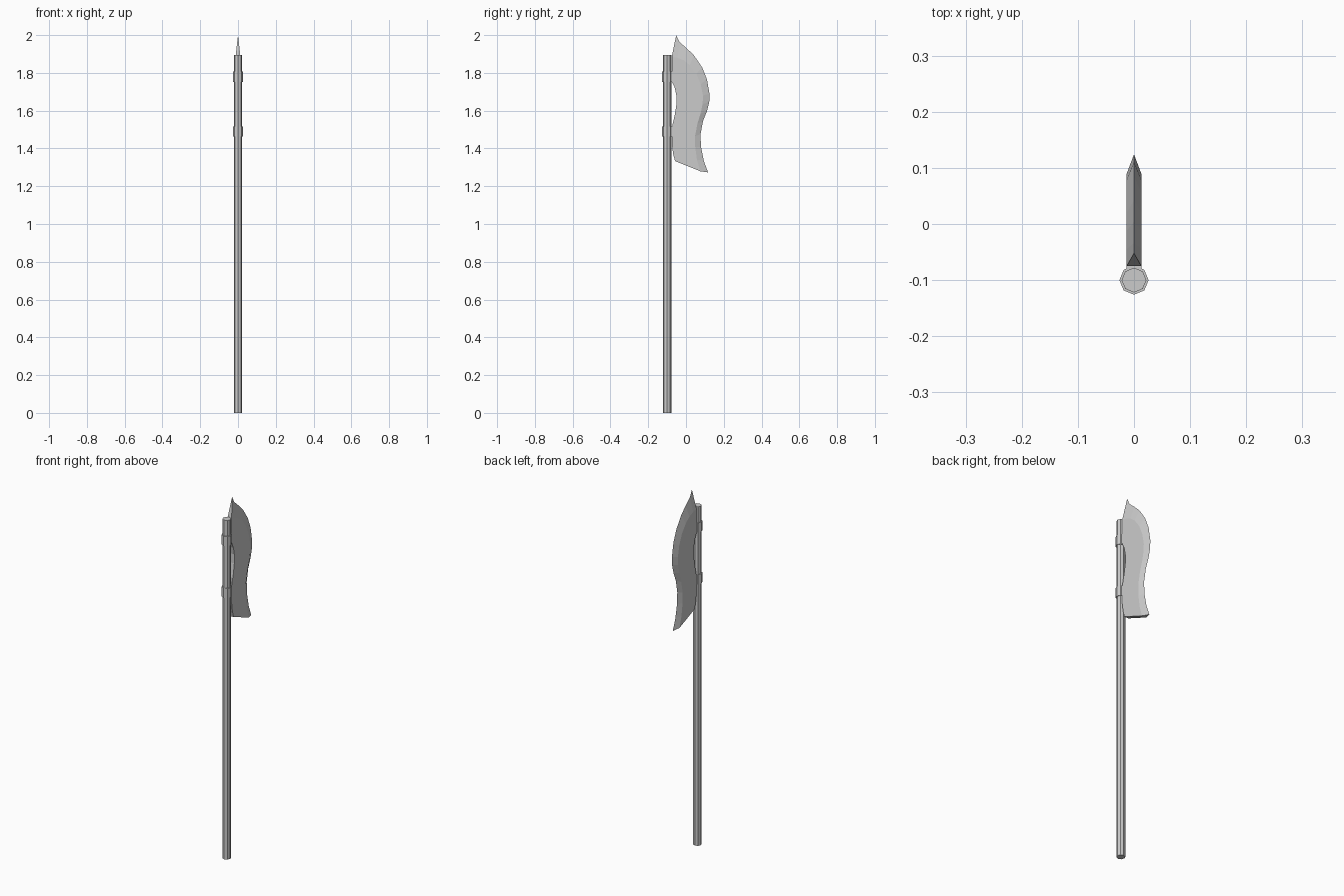
import bpy, bmesh, math

if "Cube" in bpy.data.objects:
    bpy.data.objects.remove(bpy.data.objects["Cube"])

POLE_Y = -0.1
HALF = 0.013  # half thickness of the blade


def finish(name, bm):
    bmesh.ops.recalc_face_normals(bm, faces=bm.faces)
    mesh = bpy.data.meshes.new(name)
    bm.to_mesh(mesh)
    bm.free()
    obj = bpy.data.objects.new(name, mesh)
    bpy.context.collection.objects.link(obj)
    return obj


def octagon_bar(name, radius, z0, z1):
    bm = bmesh.new()
    ring = [(radius * math.cos(i * math.pi / 4),
             POLE_Y + radius * math.sin(i * math.pi / 4), z0) for i in range(8)]
    face = bm.faces.new([bm.verts.new(p) for p in ring])
    ext = bmesh.ops.extrude_face_region(bm, geom=[face], use_keep_orig=True)
    for v in ext["geom"]:
        if isinstance(v, bmesh.types.BMVert):
            v.co.z = z1
    return finish(name, bm)


# Pole and the two collars that hold the blade
octagon_bar("pole", 0.022, 0, 1.895)
for label, z in (("upper", 1.78), ("lower", 1.49)):
    octagon_bar(label + "_collar", 0.026, z - 0.027, z + 0.027)
    bm = bmesh.new()
    bmesh.ops.create_cube(bm, size=1)
    for v in bm.verts:
        v.co = (v.co.x * 2 * HALF, -0.08 + v.co.y * 0.03, z + v.co.z * 0.054)
    finish(label + "_collar_tab", bm)

# Blade outlines as (y, z): sharp edge, start of the bevel, back
edge = [(-0.052, 2.0), (-0.034, 1.963), (0.004, 1.93), (0.042, 1.893),
        (0.085, 1.83), (0.111, 1.766), (0.124, 1.69), (0.123, 1.645),
        (0.111, 1.597), (0.09, 1.545), (0.077, 1.476), (0.079, 1.41),
        (0.094, 1.335), (0.117, 1.273)]
bevel = [(-0.075, 1.885), (-0.045, 1.88), (-0.012, 1.867), (0.02, 1.842),
         (0.055, 1.795), (0.078, 1.74), (0.09, 1.68), (0.088, 1.635),
         (0.077, 1.585), (0.06, 1.53), (0.048, 1.465), (0.049, 1.405),
         (0.058, 1.34), (0.076, 1.279)]
back = [(-0.058, 1.333), (-0.068, 1.37), (-0.075, 1.42), (-0.075, 1.51),
        (-0.06, 1.575), (-0.051, 1.63), (-0.051, 1.68), (-0.059, 1.72),
        (-0.075, 1.755)]

bm = bmesh.new()
E = [bm.verts.new((0, y, z)) for y, z in edge]
sides = []
for s in (-1, 1):
    B = [bm.verts.new((s * HALF, y, z)) for y, z in bevel]
    K = [bm.verts.new((s * HALF, y, z)) for y, z in back]
    bm.faces.new(B + K)                       # flat cheek
    for i in range(len(E) - 1):               # ground bevel
        bm.faces.new((B[i], B[i + 1], E[i + 1], E[i]))
    sides.append((B, K))
(BL, KL), (BR, KR) = sides
spineL, spineR = KL + BL[:1], KR + BR[:1]
for i in range(len(spineL) - 1):              # back strip
    bm.faces.new((spineL[i], spineL[i + 1], spineR[i + 1], spineR[i]))
bm.faces.new((E[0], BL[0], BR[0]))            # back of the point
bm.faces.new((KL[0], BL[-1], BR[-1], KR[0]))  # underside
bm.faces.new((BL[-1], E[-1], BR[-1]))
finish("blade", bm)
